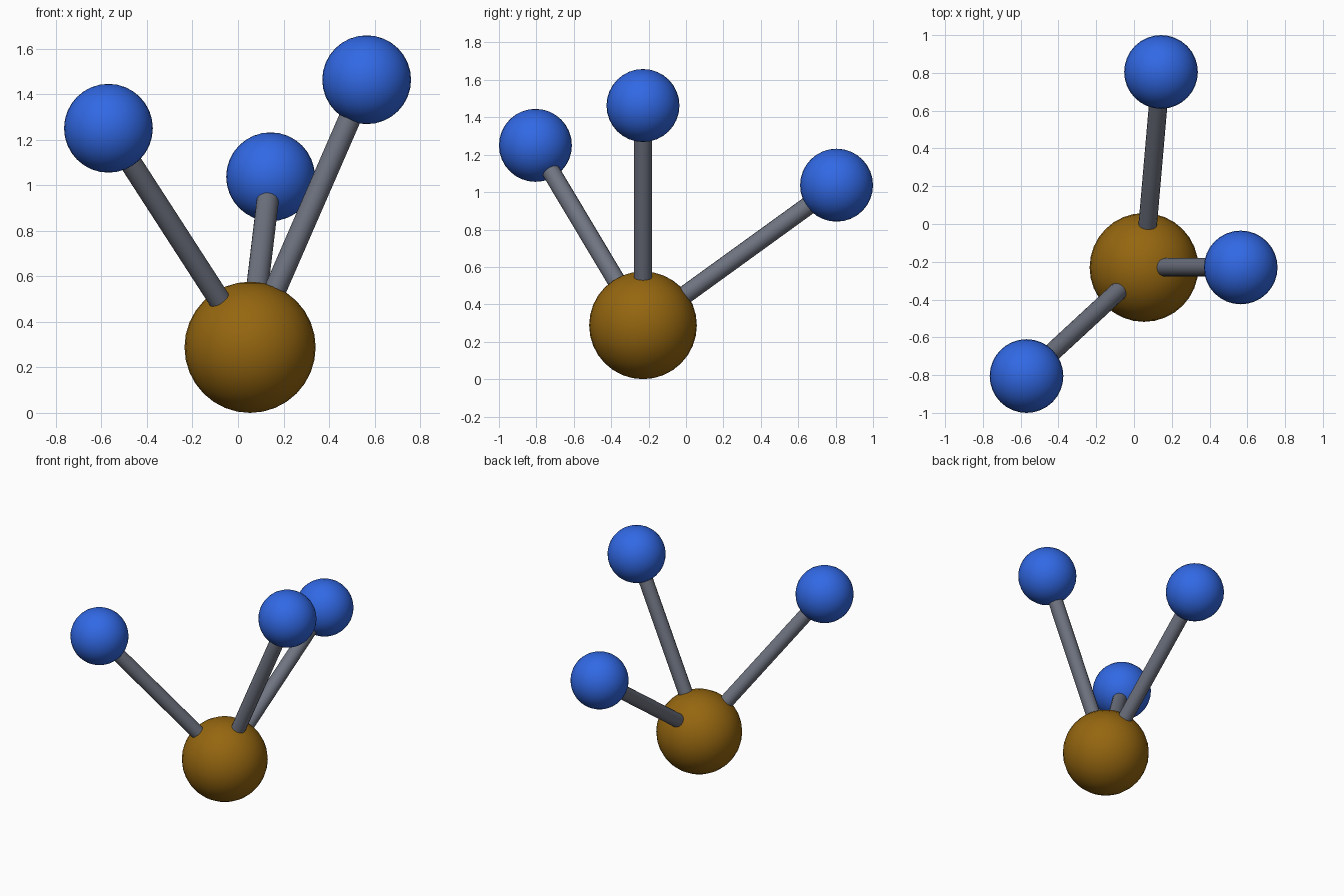
import bpy
from mathutils import Vector

cube = bpy.data.objects.get("Cube")
if cube:
    bpy.data.objects.remove(cube, do_unlink=True)


def make_material(name, rgb):
    mat = bpy.data.materials.new(name)
    mat.use_nodes = True
    color = (*rgb, 1.0)
    mat.diffuse_color = color
    mat.node_tree.nodes["Principled BSDF"].inputs["Base Color"].default_value = color
    return mat


brown = make_material("brown", (0.30, 0.133, 0.005))
blue = make_material("blue", (0.031, 0.14, 0.78))
grey = make_material("grey", (0.16, 0.175, 0.22))


def finish(name, mat):
    obj = bpy.context.object
    obj.name = name
    obj.data.materials.append(mat)
    bpy.ops.object.shade_smooth_by_angle()
    return obj


def ball(name, center, radius, mat):
    bpy.ops.mesh.primitive_uv_sphere_add(
        segments=32, ring_count=16, radius=radius, location=center)
    return finish(name, mat)


def rod(name, start, end, radius, mat):
    axis = end - start
    bpy.ops.mesh.primitive_cylinder_add(
        vertices=16, radius=radius, depth=axis.length, location=(start + end) / 2)
    obj = finish(name, mat)
    obj.rotation_mode = 'QUATERNION'
    obj.rotation_quaternion = axis.to_track_quat('Z', 'Y')


# Large central ball
core = Vector((0.053, -0.23, 0.288))
ball("central_ball", core, 0.288, brown)

# Three outer balls, each joined to the centre by a rod
outer = {
    "right": Vector((-0.569, -0.805, 1.25)),
    "left": Vector((0.565, -0.23, 1.463)),
    "back": Vector((0.143, 0.805, 1.037)),
}
for side, center in outer.items():
    ball(side + "_ball", center, 0.195, blue)
    rod(side + "_rod", core, center, 0.049, grey)
